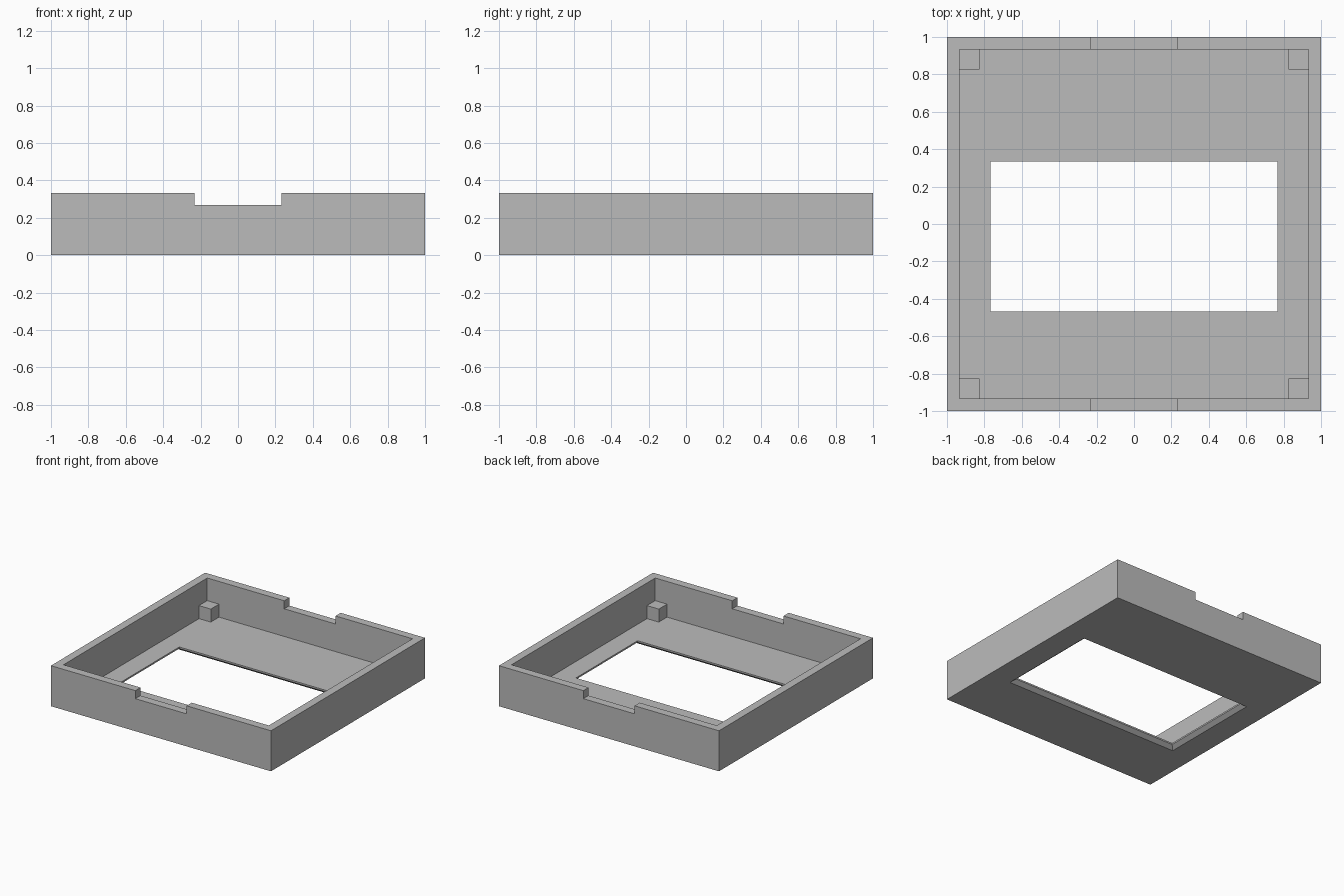
import bpy
import bmesh

cube = bpy.data.objects.get("Cube")
if cube:
    bpy.data.objects.remove(cube, do_unlink=True)

HEIGHT = 0.333
FLOOR = 0.04
INNER = 0.933        # half width inside the walls
POST = 0.107         # corner post size
LIP = 0.013          # straight part of the window edge
CHAMFER = 0.033
WINDOW = (-0.767, 0.767, -0.467, 0.333)

grey = bpy.data.materials.new("plain grey")
grey.use_nodes = True
grey.diffuse_color = (0.5, 0.5, 0.5, 1)
grey.node_tree.nodes["Principled BSDF"].inputs["Base Color"].default_value = (0.5, 0.5, 0.5, 1)


def block(name, x0, x1, y0, y1, z0, z1, flare=0):
    """Box whose bottom may be wider than its top by flare on each side."""
    bm = bmesh.new()
    bmesh.ops.create_cube(bm, size=1)
    for v in bm.verts:
        sx, sy, low = v.co.x > 0, v.co.y > 0, v.co.z < 0
        f = flare if low else 0
        v.co = (x1 + f if sx else x0 - f, y1 + f if sy else y0 - f, z0 if low else z1)
    mesh = bpy.data.meshes.new(name)
    bm.to_mesh(mesh)
    bm.free()
    mesh.materials.append(grey)
    obj = bpy.data.objects.new(name, mesh)
    bpy.context.collection.objects.link(obj)
    return obj


def cut(target, cutter):
    cutter.hide_render = True
    mod = target.modifiers.new("cut", 'BOOLEAN')
    mod.operation = 'DIFFERENCE'
    mod.solver = 'EXACT'
    mod.object = cutter
    bpy.context.view_layer.objects.active = target
    bpy.ops.object.modifier_apply(modifier=mod.name)
    bpy.data.objects.remove(cutter, do_unlink=True)


# Open tray with a notch through the front and back walls
tray = block("tray", -1, 1, -1, 1, 0, HEIGHT)
cut(tray, block("cavity_cutter", -INNER, INNER, -INNER, INNER, FLOOR, 0.5))
cut(tray, block("notch_cutter", -0.233, 0.233, -1.2, 1.2, 0.267, 0.5))

# Floor window, chamfered on the underside
cut(tray, block("window_cutter", *WINDOW, -0.1, 0.1))
rise = FLOOR - LIP
slope = CHAMFER / rise
cut(tray, block("chamfer_cutter", *WINDOW, -rise, rise, 2 * rise * slope))

# Corner posts, sunk slightly into the walls and floor
for x_name, sx in (("left", 1), ("right", -1)):
    for y_name, sy in (("front", -1), ("back", 1)):
        xs = sorted((sx * (INNER - POST), sx * (INNER + 0.01)))
        ys = sorted((sy * (INNER - POST), sy * (INNER + 0.01)))
        block(f"{y_name}_{x_name}_post", *xs, *ys, FLOOR - 0.01, FLOOR + POST)
